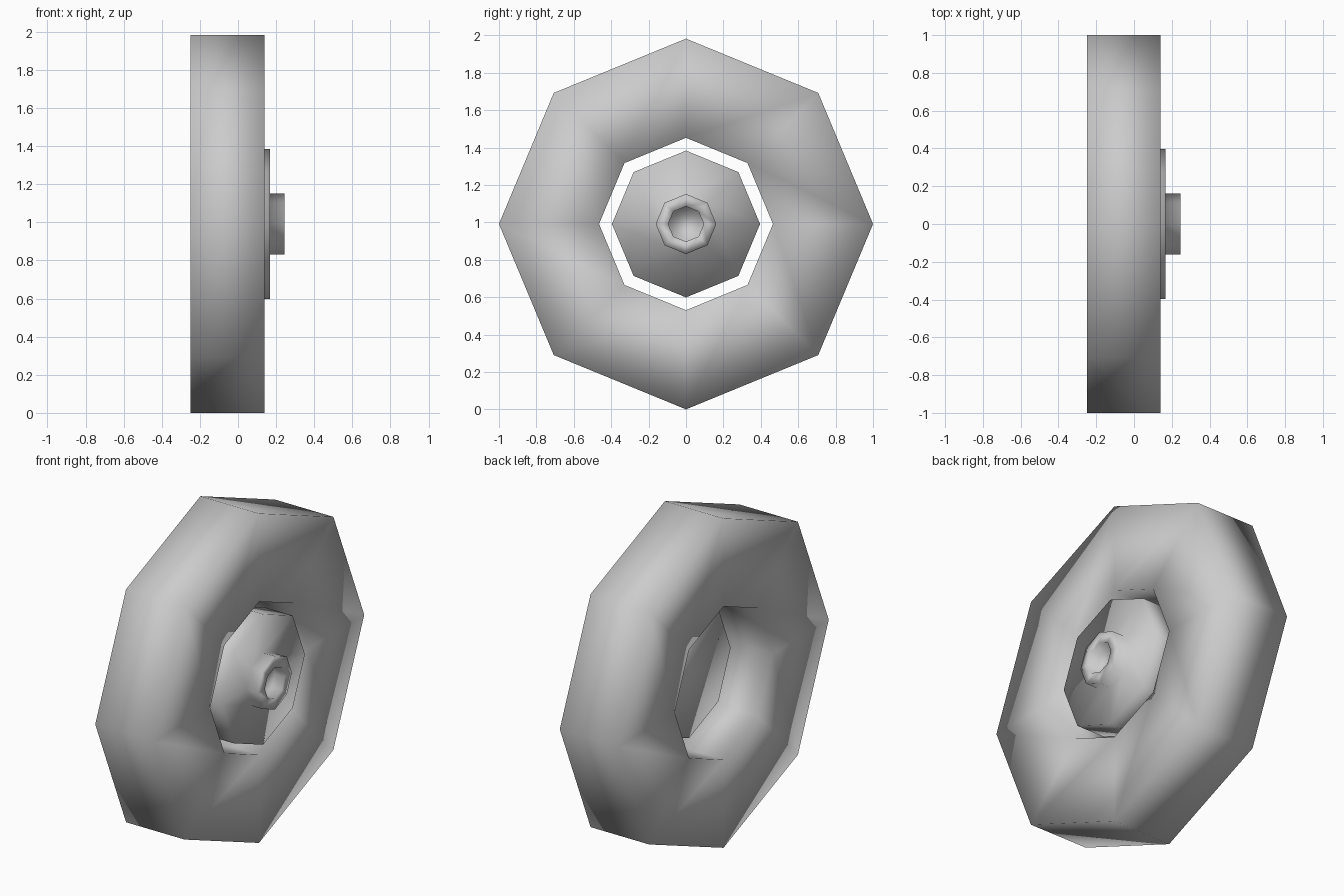
import bpy, bmesh, math

if "Cube" in bpy.data.objects:
    bpy.data.objects.remove(bpy.data.objects["Cube"])

SIDES = 8
CENTRE_Z = 0.991
SQUASH = 0.991  # the wheel is slightly flattened in height


def lathe(name, profile, ring=False):
    """Spin (x, radius) points around the x axis; ring=True closes the profile."""
    bm = bmesh.new()
    loops = []
    for x, r in profile:
        angles = [math.tau * i / SIDES for i in range(SIDES)]
        loops.append([bm.verts.new((x, r * math.cos(a),
                                    CENTRE_Z + r * SQUASH * math.sin(a)))
                      for a in angles])
    pairs = list(zip(loops, loops[1:]))
    if ring:
        pairs.append((loops[-1], loops[0]))
    else:
        bm.faces.new(loops[0])
        bm.faces.new(loops[-1])
    for a, b in pairs:
        for i in range(SIDES):
            j = (i + 1) % SIDES
            bm.faces.new((a[i], a[j], b[j], b[i]))
    bmesh.ops.recalc_face_normals(bm, faces=bm.faces)
    for f in bm.faces:
        f.smooth = True
    mesh = bpy.data.meshes.new(name)
    bm.to_mesh(mesh)
    bm.free()
    obj = bpy.data.objects.new(name, mesh)
    bpy.context.collection.objects.link(obj)
    return obj


# Thick octagonal tyre with an open middle
lathe("tyre", [(-0.25, 1.0), (0.14, 1.0), (0.14, 0.465), (-0.25, 0.465)], ring=True)

# Hub disc sitting inside the tyre, with a raised, hollowed axle boss
lathe("hub", [(-0.02, 0.396), (0.168, 0.396), (0.168, 0.162),
              (0.245, 0.162), (0.245, 0.095), (0.18, 0.095)])
